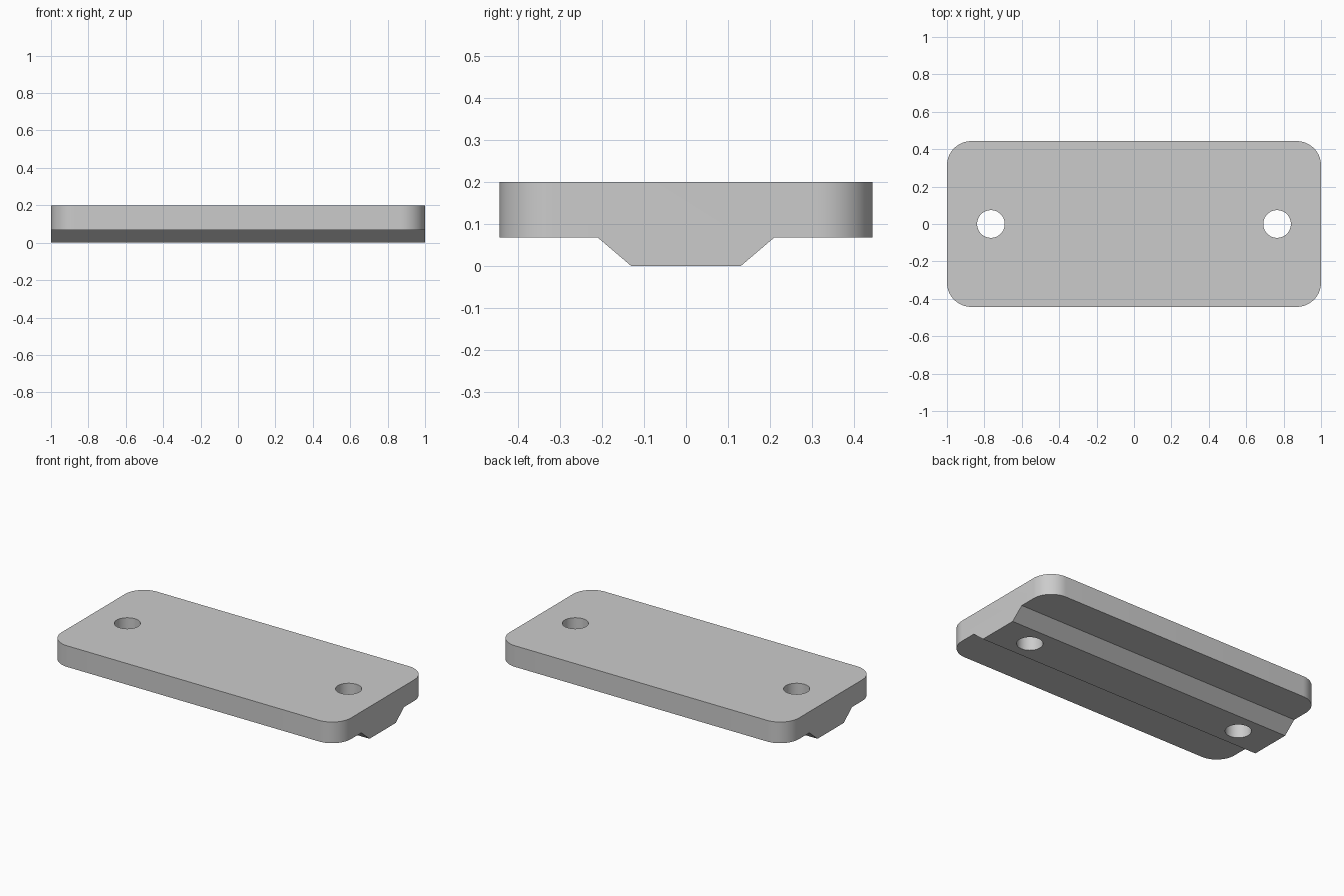
import bpy, bmesh
from math import radians, cos, sin, pi
from mathutils import Vector

default = bpy.data.objects.get("Cube")
if default:
    bpy.data.objects.remove(default)

HALF_X, HALF_Y, TOP, PLATE_Z = 1.0, 0.443, 0.2, 0.068
CORNER, HOLE_X, HOLE_R = 0.13, 0.765, 0.074

grey = bpy.data.materials.new("light grey")
grey.use_nodes = True
colour = (0.6, 0.6, 0.6, 1)
grey.diffuse_color = colour
grey.node_tree.nodes["Principled BSDF"].inputs["Base Color"].default_value = colour


def prism(name, outline, direction):
    """Extrude a closed outline along a direction into a solid."""
    bm = bmesh.new()
    face = bm.faces.new([bm.verts.new(p) for p in outline])
    moved = bmesh.ops.extrude_face_region(bm, geom=[face])["geom"]
    bmesh.ops.translate(bm, vec=Vector(direction),
                        verts=[v for v in moved if isinstance(v, bmesh.types.BMVert)])
    bmesh.ops.recalc_face_normals(bm, faces=bm.faces)
    mesh = bpy.data.meshes.new(name)
    bm.to_mesh(mesh)
    bm.free()
    mesh.materials.append(grey)
    obj = bpy.data.objects.new(name, mesh)
    bpy.context.collection.objects.link(obj)
    return obj


def arc(cx, cy, r, start, sweep, steps, z=-0.2):
    return [(cx + r * cos(start + sweep * i / steps),
             cy + r * sin(start + sweep * i / steps), z) for i in range(steps + 1)]


# Plate with a tapered rail underneath: one cross-section along x
half = [(0.13, 0), (0.21, PLATE_Z), (HALF_Y + 0.1, PLATE_Z), (HALF_Y + 0.1, TOP)]
section = half + [(-y, z) for y, z in reversed(half)]
plate = prism("mounting_plate", [(-1.1, y, z) for y, z in section], (2.2, 0, 0))

# Rounded outline that trims the plate
outline = []
for i, (sx, sy) in enumerate([(1, 1), (-1, 1), (-1, -1), (1, -1)]):
    outline += arc(sx * (HALF_X - CORNER), sy * (HALF_Y - CORNER), CORNER, i * pi / 2, pi / 2, 16)
cutters = [("INTERSECT", prism("outline_cutter", outline, (0, 0, 0.6)))]

# Screw holes
for side, x in (("left", HOLE_X), ("right", -HOLE_X)):
    ring = arc(x, 0, HOLE_R, 0, 2 * pi, 64)[:-1]
    cutters.append(("DIFFERENCE", prism(side + "_hole_cutter", ring, (0, 0, 0.6))))

bpy.ops.object.select_all(action="DESELECT")
plate.select_set(True)
bpy.context.view_layer.objects.active = plate
for operation, cutter in cutters:
    mod = plate.modifiers.new(cutter.name, "BOOLEAN")
    mod.operation, mod.object, mod.solver = operation, cutter, "EXACT"
    bpy.ops.object.modifier_apply(modifier=mod.name)
    bpy.data.objects.remove(cutter)
bpy.ops.object.shade_smooth_by_angle(angle=radians(30))
